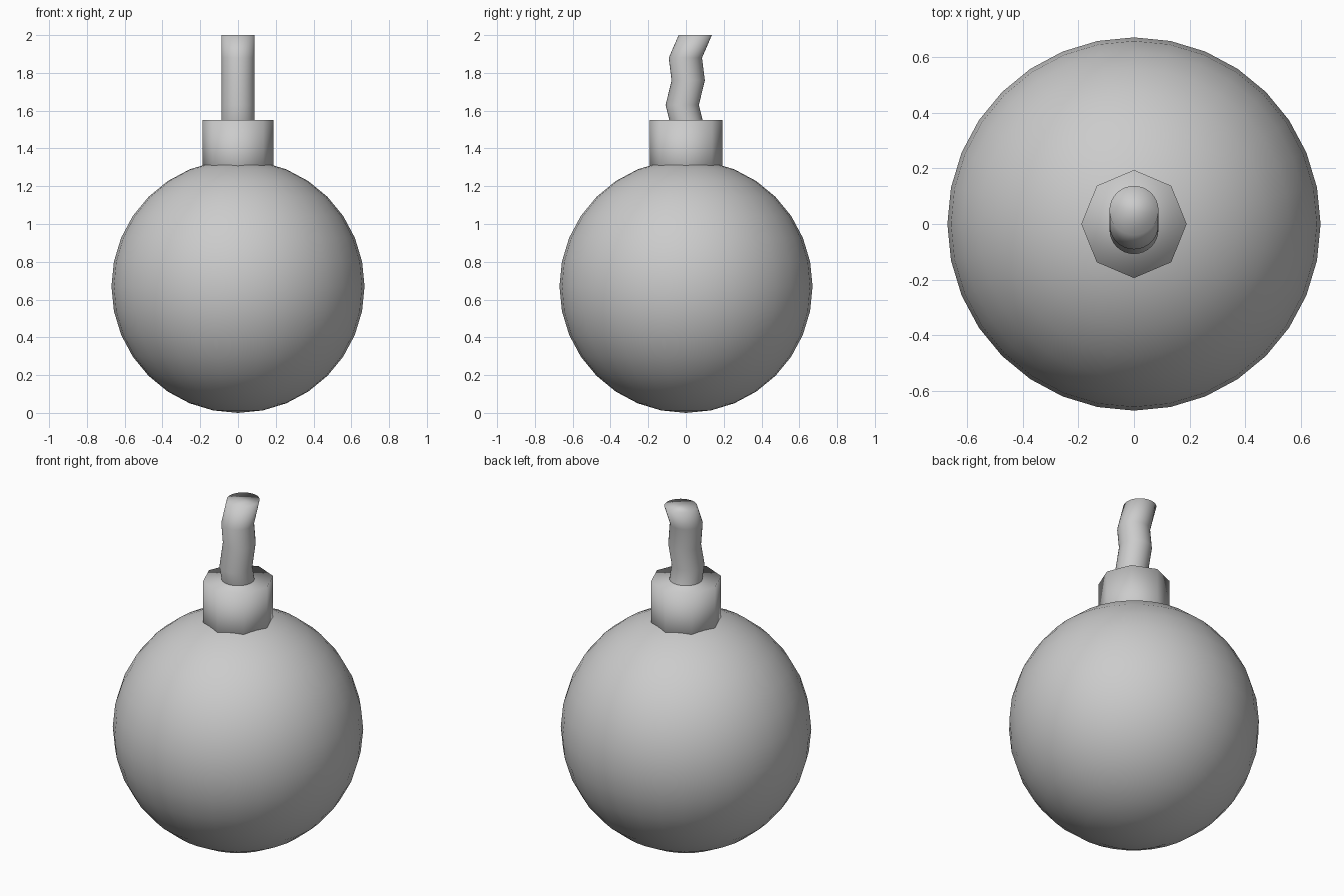
import bpy, bmesh
from math import cos, sin, tau

if "Cube" in bpy.data.objects:
    bpy.data.objects.remove(bpy.data.objects["Cube"])


def finish(name, bm):
    bmesh.ops.recalc_face_normals(bm, faces=bm.faces)
    for f in bm.faces:
        f.smooth = True
    mesh = bpy.data.meshes.new(name)
    bm.to_mesh(mesh)
    bm.free()
    obj = bpy.data.objects.new(name, mesh)
    bpy.context.collection.objects.link(obj)
    return obj


def stacked_tube(name, rx, ry, sides, path):
    """Closed tube of horizontal rings; path holds (y centre, z) per ring."""
    bm = bmesh.new()
    rings = [[bm.verts.new((rx * cos(tau * i / sides), y + ry * sin(tau * i / sides), z))
              for i in range(sides)] for y, z in path]
    for a, b in zip(rings, rings[1:]):
        for i in range(sides):
            j = (i + 1) % sides
            bm.faces.new((a[i], a[j], b[j], b[i]))
    bm.faces.new(rings[0][::-1])
    bm.faces.new(rings[-1])
    return finish(name, bm)


# Round body
bm = bmesh.new()
bmesh.ops.create_uvsphere(bm, u_segments=32, v_segments=16, radius=0.67)
bmesh.ops.translate(bm, verts=bm.verts, vec=(0, 0, 0.67))
finish("body", bm)

# Octagonal collar sunk into the top of the body
stacked_tube("collar", 0.189, 0.194, 8, [(0, 1.2), (0, 1.55)])

# Wavy fuse, sheared from side to side along y
stacked_tube("fuse", 0.088, 0.088, 32,
             [(0.01, 1.48), (0, 1.55), (-0.02, 1.63), (0.012, 1.76),
              (-0.003, 1.88), (0.049, 2.0)])
